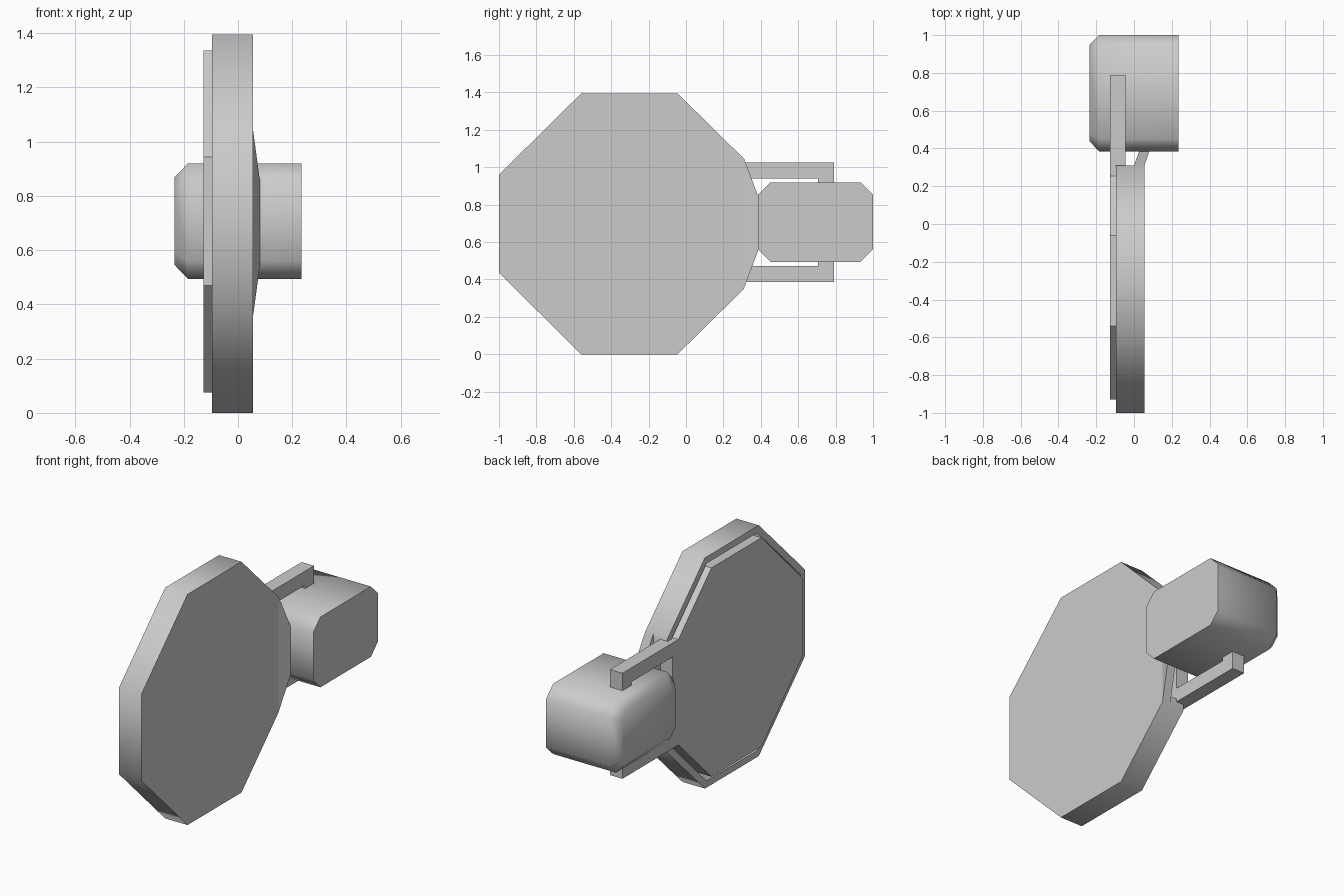
import bpy, bmesh, math

cube = bpy.data.objects.get("Cube")
if cube:
    bpy.data.objects.remove(cube, do_unlink=True)

GREY = (0.6, 0.6, 0.6, 1.0)
grey = bpy.data.materials.new("plain grey")
grey.use_nodes = True
grey.diffuse_color = GREY
grey.node_tree.nodes["Principled BSDF"].inputs["Base Color"].default_value = GREY


def mirrored(half, mid):
    """Complete an upper (y, z) outline with its reflection about z = mid."""
    return half + [(y, 2 * mid - z) for y, z in reversed(half)]


def at_x(x, outline):
    return [(x, y, z) for y, z in outline]


def chamfered(y0, y1, mid, height, cut):
    """Rectangle outline with four cut corners."""
    h = height / 2
    return mirrored([(y0, mid + h - cut), (y0 + cut, mid + h),
                     (y1 - cut, mid + h), (y1, mid + h - cut)], mid)


def loft(name, rings, open_side=False, smooth=None):
    """Skin between rings and cap both ends; open_side joins the ring ends in one face."""
    bm = bmesh.new()
    loops = [[bm.verts.new(p) for p in ring] for ring in rings]
    n = len(loops[0])
    for a, b in zip(loops, loops[1:]):
        for i in range(n - 1 if open_side else n):
            j = (i + 1) % n
            bm.faces.new((a[i], a[j], b[j], b[i]))
    bm.faces.new(loops[0])
    bm.faces.new(loops[-1])
    if open_side:
        bm.faces.new([r[0] for r in loops] + [r[-1] for r in reversed(loops)])
    bmesh.ops.recalc_face_normals(bm, faces=bm.faces)
    mesh = bpy.data.meshes.new(name)
    bm.to_mesh(mesh)
    bm.free()
    mesh.materials.append(grey)
    obj = bpy.data.objects.new(name, mesh)
    bpy.context.collection.objects.link(obj)
    if smooth:
        bpy.ops.object.select_all(action="DESELECT")
        obj.select_set(True)
        bpy.context.view_layer.objects.active = obj
        bpy.ops.object.shade_smooth_by_angle(angle=math.radians(smooth))
    return obj


# Shallow octagonal shell, hollow towards -x and open at the rear
MID = 0.70


def shell_outline(t):
    d = 0.414 * t
    half = [(0.31, 1.045 - 1.414 * t), (-0.045 - d, 1.395 - t),
            (-0.56 + d, 1.395 - t), (-1 + t, 0.96 - d)]
    return mirrored(half, MID - 0.0025)


outer, inner = shell_outline(0), shell_outline(0.04)
loft("round_shell", [at_x(0.055, outer), at_x(-0.095, outer),
                     at_x(-0.095, inner), at_x(0, inner)],
     open_side=True, smooth=50)

# Bent tapering lip at the rear of the shell
lip = []
for y, x, half in ((0.31, 0.0, 0.347), (0.385, 0.027, 0.147)):
    lip.append([(x, y, MID - half), (x + 0.055, y, MID - half),
                (x + 0.055, y, MID + half), (x, y, MID + half)])
loft("shell_lip", lip)

# Inner plate with two hooked arms gripping the block
arm_half = [(-0.93, 0.943), (-0.54, 1.337), (-0.06, 1.337), (0.255, 1.025),
            (0.79, 1.025), (0.79, 0.89), (0.705, 0.89), (0.705, 0.94), (0.31, 0.94)]
plate = mirrored(arm_half, MID + 0.006)
loft("inner_plate_with_arms", [at_x(-0.128, plate), at_x(-0.045, plate)])

# Rear block, bevelled on its -x end
body = chamfered(0.385, 1.0, MID + 0.007, 0.425, 0.066)
end = chamfered(0.437, 0.948, MID + 0.007, 0.321, 0.045)
loft("rear_block", [at_x(0.235, body), at_x(-0.185, body), at_x(-0.235, end)], smooth=55)
